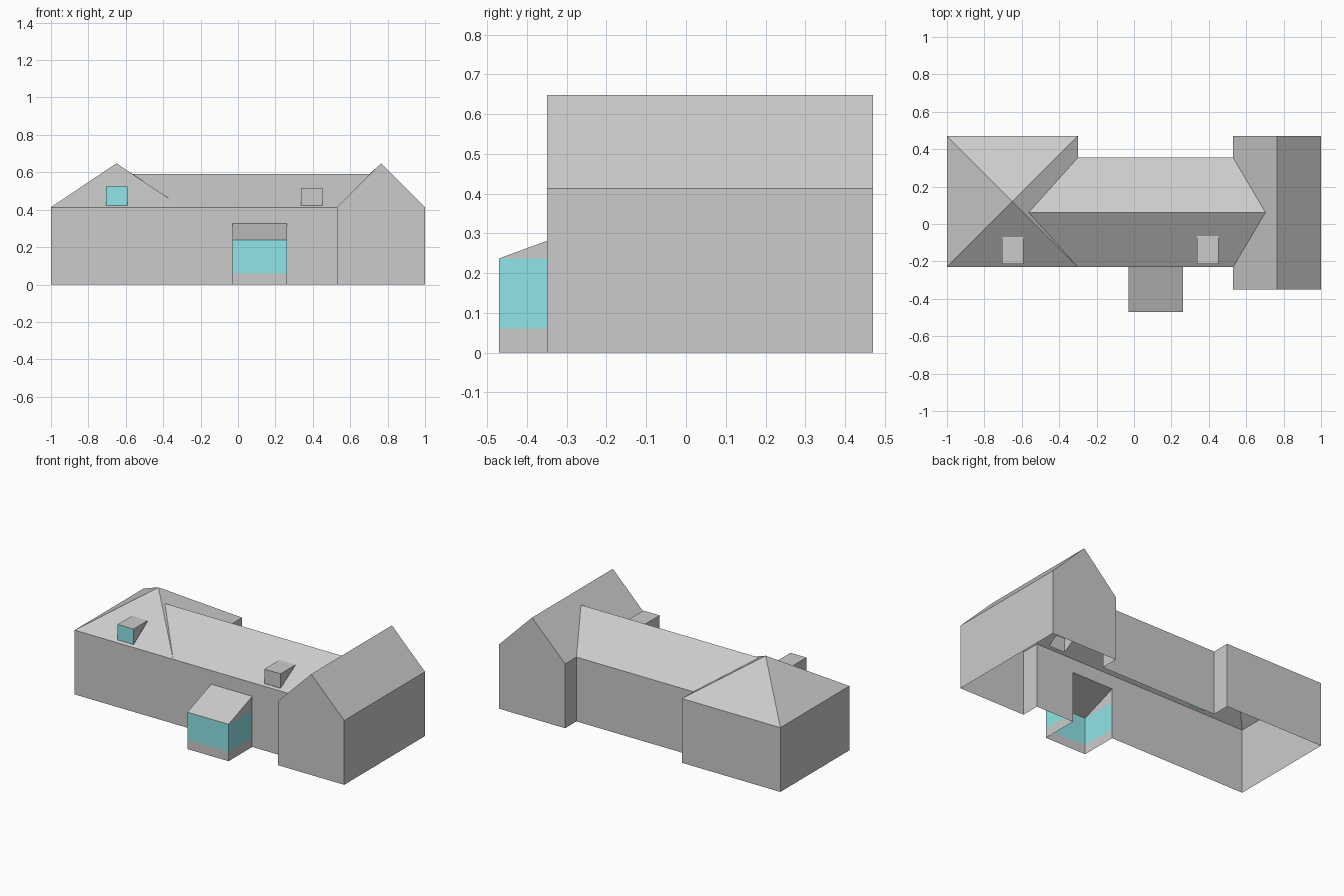
import bpy, bmesh
from mathutils import Vector

cube = bpy.data.objects.get("Cube")
if cube:
    bpy.data.objects.remove(cube, do_unlink=True)


def material(name, rgb):
    m = bpy.data.materials.new(name)
    m.use_nodes = True
    m.diffuse_color = (*rgb, 1)
    m.node_tree.nodes["Principled BSDF"].inputs["Base Color"].default_value = (*rgb, 1)
    return m


GREY = material("plain grey", (0.6, 0.6, 0.6))
GLASS = material("aqua glass", (0.28, 0.78, 0.8))

FRONT, BACK, MAIN_BACK = -0.23, 0.47, 0.355
WING_FRONT, WING_X, WING_MID = -0.35, 0.53, 0.765
HIP_X, EAVE, TOP = -0.3, 0.413, 0.648
RIDGE_Y, RIDGE_Z = 0.062, 0.59
PORCH_L, PORCH_R, PORCH_FRONT = -0.03, 0.262, -0.47


def sheet(name, polygons, holes=()):
    """Thin surface from (corners, material slot) pairs, with x/y holes cut out."""
    bm = bmesh.new()
    for corners, slot in polygons:
        f = bm.faces.new([bm.verts.new(c) for c in corners])
        f.material_index = slot
    bmesh.ops.remove_doubles(bm, verts=bm.verts, dist=0.0005)
    for x0, x1, y0, y1 in holes:
        for axis, values in (((1, 0, 0), (x0, x1)), ((0, 1, 0), (y0, y1))):
            for v in values:
                bmesh.ops.bisect_plane(bm, geom=bm.verts[:] + bm.edges[:] + bm.faces[:],
                                       plane_co=Vector(axis) * v, plane_no=axis)
        inside = [f for f in bm.faces
                  if x0 < f.calc_center_median().x < x1 and y0 < f.calc_center_median().y < y1]
        bmesh.ops.delete(bm, geom=inside, context='FACES')
    mesh = bpy.data.meshes.new(name)
    bm.to_mesh(mesh)
    bm.free()
    mesh.materials.append(GREY)
    mesh.materials.append(GLASS)
    ob = bpy.data.objects.new(name, mesh)
    bpy.context.collection.objects.link(ob)
    return ob


def band(path, z0, z1, slot=0):
    """Upright strip of wall following a plan path."""
    return [([(*a, z0), (*b, z0), (*b, z1), (*a, z1)], slot) for a, b in zip(path, path[1:])]


# Outer walls, open where the porch joins
plan = [(PORCH_R, FRONT), (WING_X, FRONT), (WING_X, WING_FRONT), (1, WING_FRONT),
        (1, BACK), (WING_X, BACK), (WING_X, MAIN_BACK), (HIP_X, MAIN_BACK),
        (HIP_X, BACK), (-1, BACK), (-1, FRONT), (PORCH_L, FRONT)]
sheet("outer_walls", band(plan, 0, EAVE))
sheet("porch_lintel", band([(PORCH_L, FRONT), (PORCH_R, FRONT)], 0.325, EAVE))

# Wing gables and roof
sheet("wing_gables", [
    ([(WING_X, WING_FRONT, EAVE), (1, WING_FRONT, EAVE), (WING_MID, WING_FRONT, TOP)], 0),
    ([(1, BACK, EAVE), (WING_X, BACK, EAVE), (WING_MID, BACK, TOP)], 0)])
wing_ridge = [(WING_MID, WING_FRONT, TOP), (WING_MID, BACK, TOP)]
ridge_right = (0.703, RIDGE_Y, RIDGE_Z)
ridge_left = (-0.563, RIDGE_Y, RIDGE_Z)
sheet("wing_roof", [
    ([(1, WING_FRONT, EAVE), (1, BACK, EAVE), *wing_ridge[::-1]], 0),
    ([(WING_X, BACK, EAVE), (WING_X, MAIN_BACK, EAVE), ridge_right, (WING_X, FRONT, EAVE),
      (WING_X, WING_FRONT, EAVE), *wing_ridge], 0)])

# Main roof and hipped roof, with openings under the dormers
dormers = {"right_dormer": (-0.705, -0.592, -0.215, -0.07, 0.523, 1),
           "left_dormer": (0.338, 0.453, -0.215, -0.065, 0.515, 0)}
sheet("main_roof_front", [
    ([(HIP_X, FRONT, EAVE), (WING_X, FRONT, EAVE), ridge_right, ridge_left], 0)],
    [dormers["left_dormer"][:4]])
sheet("main_roof_back", [
    ([(WING_X, MAIN_BACK, EAVE), (HIP_X, MAIN_BACK, EAVE), ridge_left, ridge_right], 0)])
apex = (-0.65, 0.12, TOP)
sheet("hip_roof_front", [([(-1, FRONT, EAVE), (HIP_X, FRONT, EAVE), apex], 0)],
      [dormers["right_dormer"][:4]])
sheet("hip_roof_rest", [
    ([(HIP_X, BACK, EAVE), (-1, BACK, EAVE), apex], 0),
    ([(-1, BACK, EAVE), (-1, FRONT, EAVE), apex], 0),
    ([(HIP_X, FRONT, EAVE), ridge_left, (HIP_X, MAIN_BACK, EAVE), (HIP_X, BACK, EAVE), apex], 0)])

# Flat-topped dormers
for name, (x0, x1, y0, y1, top, slot) in dormers.items():
    sill = 0.423
    sheet(name, [
        ([(x0, y0, sill), (x1, y0, sill), (x1, y0, top), (x0, y0, top)], slot),
        ([(x1, y0, sill), (x1, y1, top), (x1, y0, top)], 0),
        ([(x0, y0, sill), (x0, y0, top), (x0, y1, top)], 0),
        ([(x0, y0, top), (x1, y0, top), (x1, y1, top), (x0, y1, top)], 0)])

# Porch with a glazed band and a lean-to roof
porch = [(PORCH_L, FRONT), (PORCH_L, PORCH_FRONT), (PORCH_R, PORCH_FRONT), (PORCH_R, FRONT)]
low, high = 0.237, 0.325
sheet("porch_walls", band(porch, 0, 0.06) + band(porch, 0.06, low, 1) + [
    ([(PORCH_R, PORCH_FRONT, low), (PORCH_R, FRONT, low), (PORCH_R, FRONT, high)], 0),
    ([(PORCH_L, FRONT, low), (PORCH_L, PORCH_FRONT, low), (PORCH_L, FRONT, high)], 0)])
sheet("porch_roof", [
    ([(PORCH_L, PORCH_FRONT, low), (PORCH_R, PORCH_FRONT, low),
      (PORCH_R, FRONT, high), (PORCH_L, FRONT, high)], 0)])
